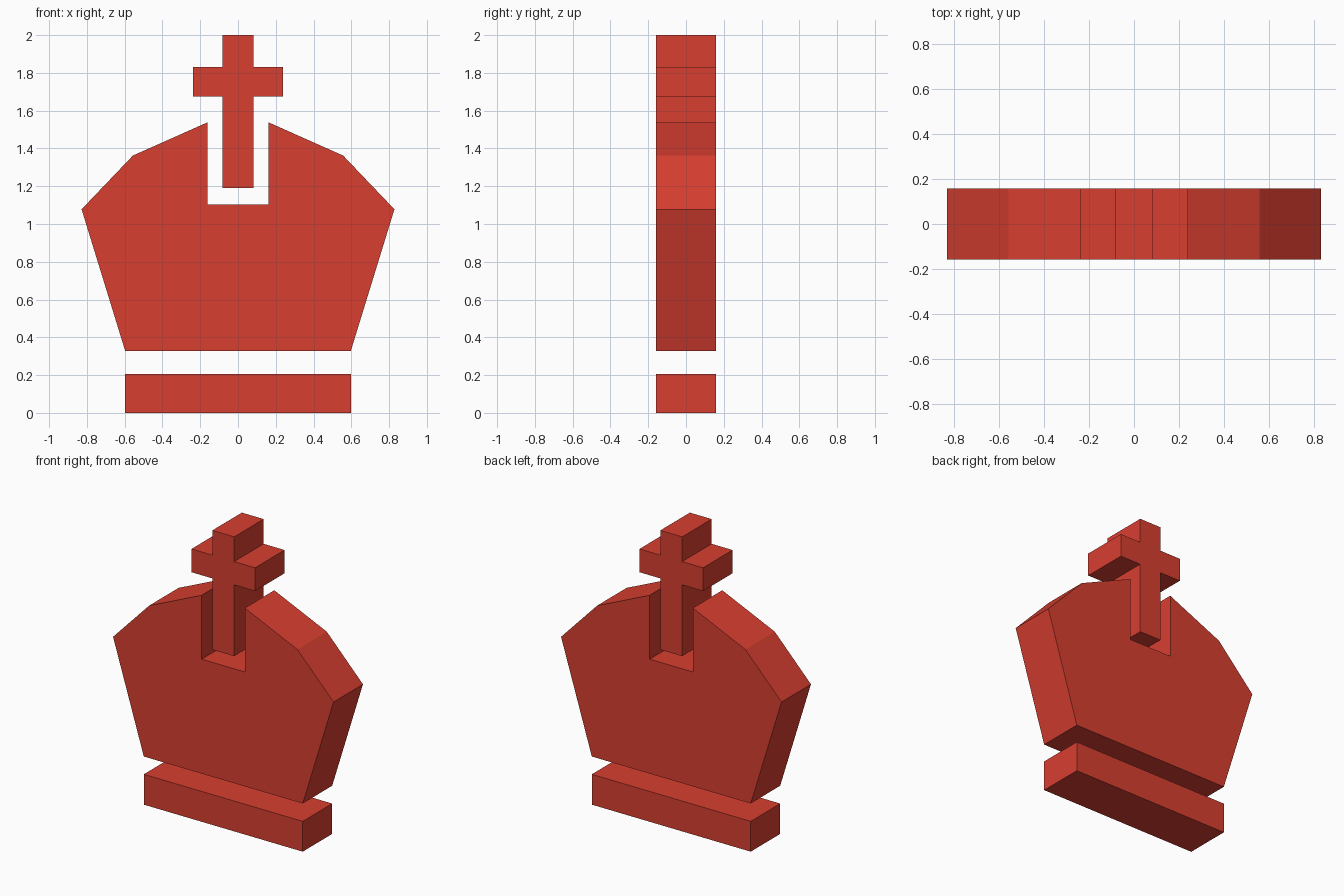
import bpy, bmesh

if "Cube" in bpy.data.objects:
    bpy.data.objects.remove(bpy.data.objects["Cube"])

HALF_DEPTH = 0.158

red = bpy.data.materials.new("warm red")
red.diffuse_color = (0.69, 0.049, 0.030, 1)
red.use_nodes = True
red.node_tree.nodes["Principled BSDF"].inputs["Base Color"].default_value = red.diffuse_color


def mirrored(half):
    """Close a right-hand outline (bottom to top) with its mirror image."""
    return half + [(-x, z) for x, z in reversed(half) if x > 0]


def slab(name, outline):
    """Extrude an x-z outline through the full depth."""
    bm = bmesh.new()
    front = bm.faces.new([bm.verts.new((x, -HALF_DEPTH, z)) for x, z in outline])
    ext = bmesh.ops.extrude_face_region(bm, geom=[front], use_keep_orig=True)
    verts = [g for g in ext["geom"] if isinstance(g, bmesh.types.BMVert)]
    bmesh.ops.translate(bm, verts=verts, vec=(0, 2 * HALF_DEPTH, 0))
    bmesh.ops.recalc_face_normals(bm, faces=bm.faces)
    mesh = bpy.data.meshes.new(name)
    bm.to_mesh(mesh)
    bm.free()
    mesh.materials.append(red)
    obj = bpy.data.objects.new(name, mesh)
    bpy.context.collection.objects.link(obj)
    return obj


# Foot bar
slab("base_bar", mirrored([(0.597, 0), (0.597, 0.206)]))

# Flared body with a slot cut down from the top
slab("crown_body", mirrored([(0.597, 0.327), (0.828, 1.078), (0.557, 1.362),
                             (0.162, 1.538), (0.162, 1.104)]))

# Cross standing free in the slot
slab("cross", mirrored([(0.082, 1.19), (0.082, 1.674), (0.239, 1.674),
                        (0.239, 1.832), (0.082, 1.832), (0.082, 2.0)]))
